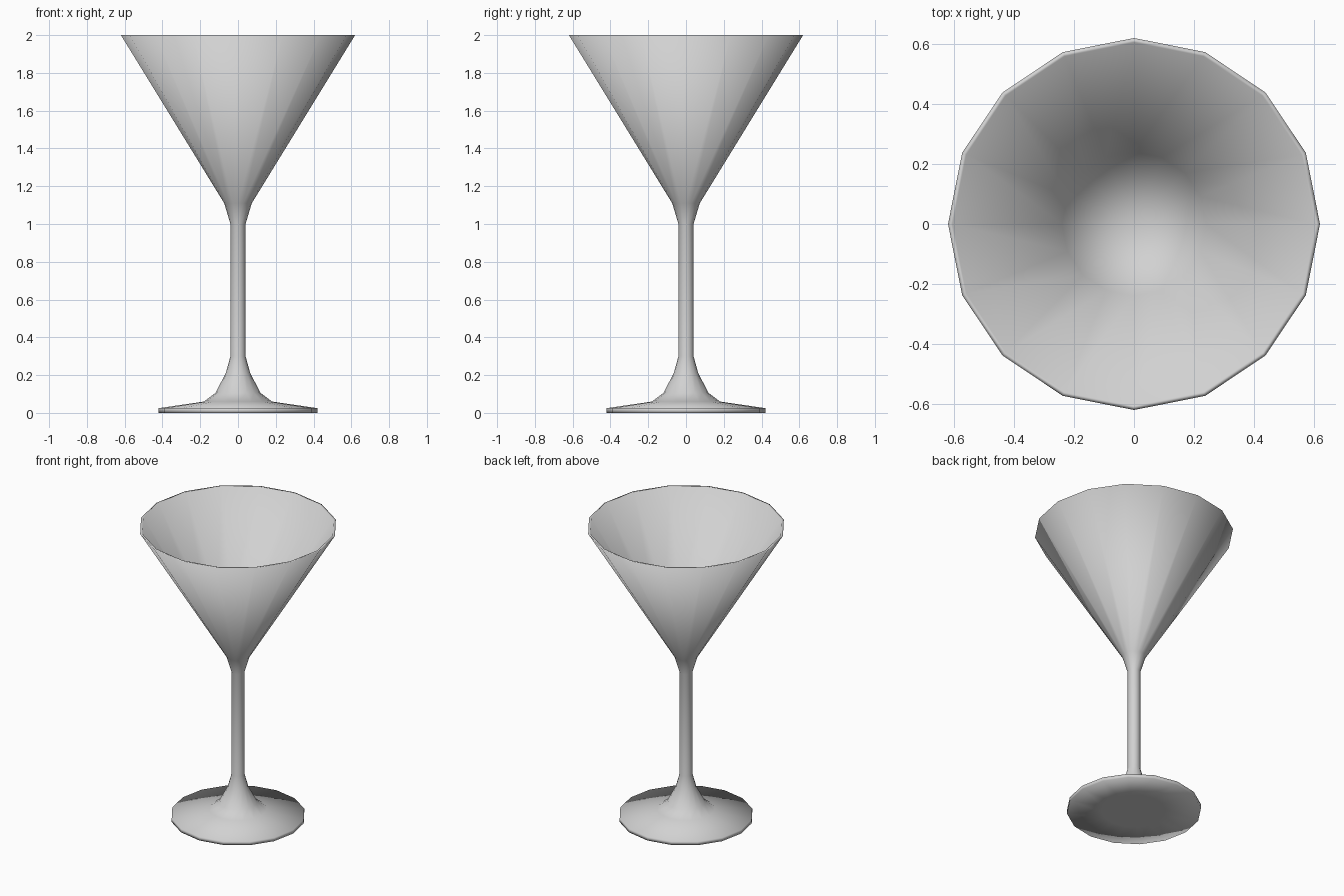
import bpy
import bmesh
from math import cos, sin, tau

cube = bpy.data.objects.get("Cube")
if cube:
    bpy.data.objects.remove(cube, do_unlink=True)

SIDES = 16


def make_material(name, color):
    mat = bpy.data.materials.new(name)
    mat.use_nodes = True
    mat.diffuse_color = color
    mat.node_tree.nodes["Principled BSDF"].inputs["Base Color"].default_value = color
    return mat


def lathe(name, profile, mat):
    """Turn (radius, height) points around z; a zero radius closes to a point."""
    bm = bmesh.new()
    rings = []
    for r, z in profile:
        if r == 0:
            rings.append([bm.verts.new((0, 0, z))] * SIDES)
        else:
            rings.append([bm.verts.new((r * cos(tau * i / SIDES), r * sin(tau * i / SIDES), z))
                          for i in range(SIDES)])
    for low, high in zip(rings, rings[1:]):
        for i in range(SIDES):
            j = (i + 1) % SIDES
            corners = dict.fromkeys((low[i], low[j], high[j], high[i]))
            bm.faces.new(list(corners))
    bmesh.ops.recalc_face_normals(bm, faces=bm.faces)
    for face in bm.faces:
        face.smooth = True
    mesh = bpy.data.meshes.new(name)
    bm.to_mesh(mesh)
    bm.free()
    mesh.materials.append(mat)
    obj = bpy.data.objects.new(name, mesh)
    bpy.context.collection.objects.link(obj)
    return obj


# Foot: underside, edge, and flare up to the stem
foot = [(0, 0), (0.2, 0), (0.42, 0), (0.42, 0.025), (0.18, 0.06), (0.12, 0.105), (0.065, 0.21)]
# Straight stem
stem = [(0.04, 0.3), (0.04, 1.0)]
# Bowl: outer wall, thin rim, inner wall and rounded bottom
bowl = [(0.073, 1.11), (0.62, 2.0), (0.605, 2.0), (0.24, 1.4), (0, 1.14)]

grey = make_material("pale grey", (0.64, 0.64, 0.64, 1))
lathe("stemmed_glass", foot + stem + bowl, grey)
